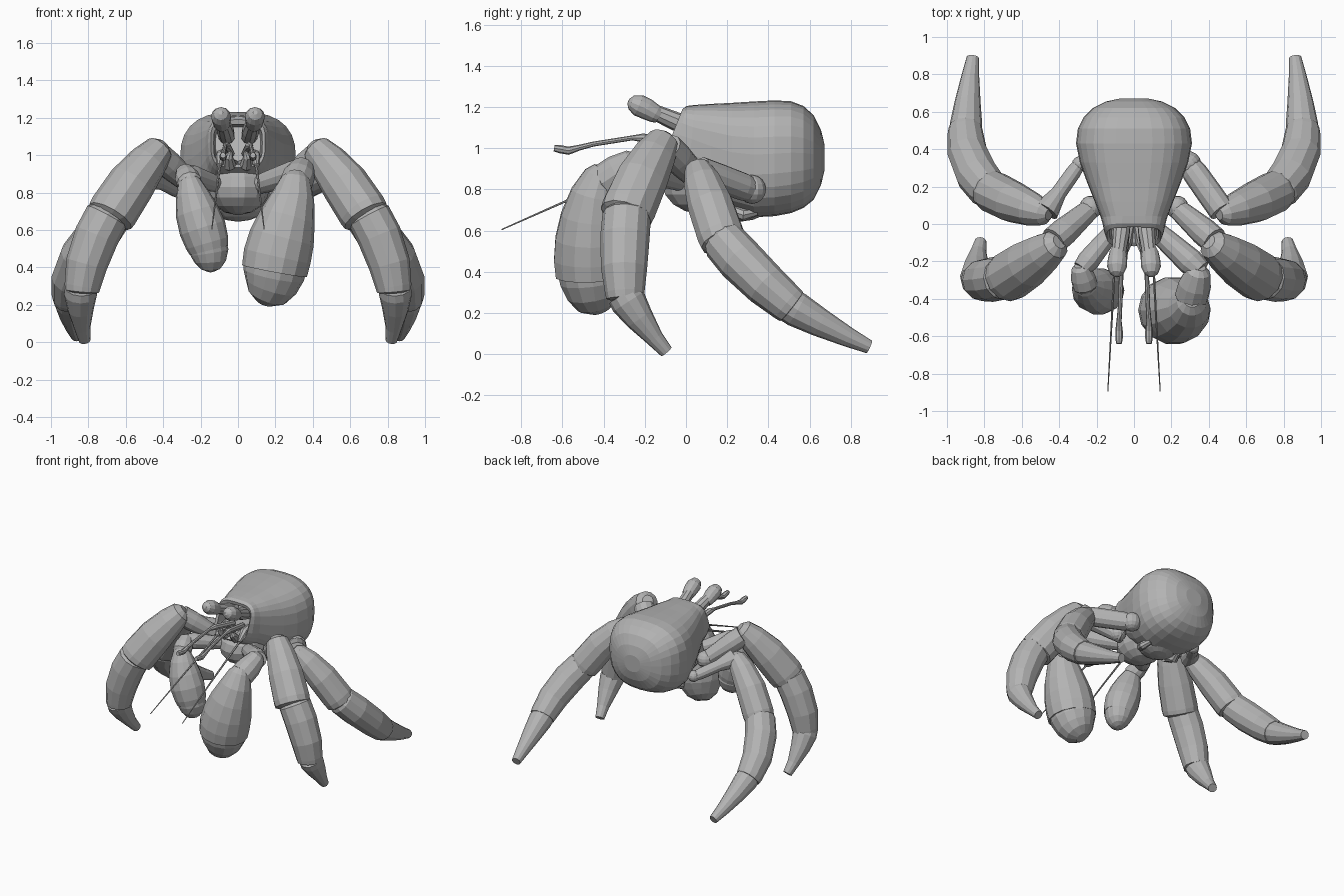
import bpy, bmesh, math
from mathutils import Vector

grey = bpy.data.materials.new("plain grey")
grey.diffuse_color = (0.45, 0.45, 0.45, 1)


def make(name, rings):
    """Skin a list of equal-sized vertex rings and cap both ends."""
    bm = bmesh.new()
    vs = [[bm.verts.new(p) for p in r] for r in rings]
    n = len(vs[0])
    for a, b in zip(vs, vs[1:]):
        for i in range(n):
            j = (i + 1) % n
            bm.faces.new((a[i], a[j], b[j], b[i]))
    bm.faces.new(vs[0])
    bm.faces.new(vs[-1])
    bmesh.ops.recalc_face_normals(bm, faces=bm.faces)
    me = bpy.data.meshes.new(name)
    bm.to_mesh(me)
    bm.free()
    me.materials.append(grey)
    ob = bpy.data.objects.new(name, me)
    bpy.context.collection.objects.link(ob)
    return ob


def tube(name, pts, radii, sides=12):
    """Round tube through points with a radius at each."""
    pts = [Vector(p) for p in pts]
    d = pts[-1] - pts[0]
    ref = min((Vector((1, 0, 0)), Vector((0, 1, 0)), Vector((0, 0, 1))), key=lambda a: abs(a.dot(d)))
    rings = []
    for k, (p, r) in enumerate(zip(pts, radii)):
        t = (pts[min(k + 1, len(pts) - 1)] - pts[max(k - 1, 0)]).normalized()
        u = t.cross(ref).normalized()
        v = t.cross(u)
        rings.append([p + r * (math.cos(a) * u + math.sin(a) * v)
                      for a in (2 * math.pi * i / sides for i in range(sides))])
    return make(name, rings)


def segment(name, a, b, profile, bow=(0, 0, 0), sides=12):
    """Limb segment from a to b; profile holds (position, radius), bow bends the middle."""
    a, b, bow = Vector(a), Vector(b), Vector(bow)
    pts = [a.lerp(b, t) + bow * (4 * t * (1 - t)) for t, r in profile]
    return tube(name, pts, [r for t, r in profile], sides)


def ball(name, c, r):
    """Ellipsoid with radii r."""
    rings = []
    for k in range(9):
        f = math.pi * (0.02 + 0.96 * k / 8)
        rings.append([(c[0] + r[0] * math.sin(f) * math.cos(a), c[1] + r[1] * math.sin(f) * math.sin(a),
                       c[2] + r[2] * math.cos(f)) for a in (2 * math.pi * i / 14 for i in range(14))])
    return make(name, rings)


# carapace: rounded-square sections along y, with a slanted, recessed front opening
def section(y, w, top, bot, shear=0.0, power=0.7, n=28):
    mid = bot + (top - bot) * 0.54
    out = []
    for i in range(n):
        a = 2 * math.pi * i / n
        c, s = math.cos(a), math.sin(a)
        x = w * math.copysign(abs(c) ** power, c)
        z = mid + (top - mid if s > 0 else mid - bot) * math.copysign(abs(s) ** power, s)
        out.append((x, y + shear * (z - 1.07), z))
    return out


make("carapace", [
    section(0.04, 0.12, 1.15, 0.96, 0.4, .5), section(-0.05, 0.13, 1.165, 0.95, 0.4, .5),
    section(-0.065, 0.145, 1.19, 0.935, 0.4, .55), section(-0.03, 0.16, 1.205, 0.90, 0.25, .6),
    section(0.03, 0.175, 1.21, 0.85, 0.1), section(0.12, 0.21, 1.215, 0.77),
    section(0.22, 0.25, 1.22, 0.70, 0, .74), section(0.33, 0.29, 1.227, 0.665, 0, .76),
    section(0.43, 0.31, 1.232, 0.67, 0, .76), section(0.51, 0.30, 1.228, 0.685, 0, .76),
    section(0.57, 0.27, 1.205, 0.71, 0, .76), section(0.62, 0.22, 1.16, 0.75, 0, .78),
    section(0.655, 0.15, 1.09, 0.82, 0, .8), section(0.672, 0.07, 1.02, 0.89, 0, .9)])

# underside of the body
ball("thorax", (0, 0.08, 0.83), (0.17, 0.2, 0.15))
ball("abdomen", (0, 0.27, 0.73), (0.15, 0.14, 0.085))

for s, side in ((1, "right"), (-1, "left")):
    def m(x, y, z):
        return (s * x, y, z)

    # eyes on stalks
    tube(side + "_eye_stalk", [m(.06, .04, 1.10), m(.068, -.05, 1.13), m(.078, -.13, 1.165), m(.086, -.19, 1.185)],
         [.044, .046, .040, .042], 10)
    tube(side + "_eye", [m(.084, -.13, 1.155), m(.086, -.15, 1.167), m(.088, -.19, 1.19), m(.091, -.23, 1.208),
                         m(.092, -.265, 1.222), m(.093, -.28, 1.228)], [.036, .045, .052, .053, .037, .012], 12)

    # feelers and mouthparts
    tube(side + "_short_feeler", [m(.04, 0, 1.01), m(.06, -.21, 1.05), m(.068, -.26, 1.05), m(.075, -.45, 1.02),
                                  m(.08, -.52, 1.002), m(.08, -.57, .988), m(.08, -.61, .995), m(.08, -.64, 1.0)],
         [.022, .022, .012, .012, .014, .02, .02, .015], 8)
    tube(side + "_long_feeler", [m(.095, -.04, .98), m(.1, -.15, .93), m(.118, -.5, .78), m(.14, -.895, .605)],
         [.014, .008, .006, .003], 6)
    tube(side + "_feeler_base", [m(.09, .03, 1.0), m(.09, -.05, .99), m(.1, -.13, .945)], [.03, .032, .014], 8)
    tube(side + "_mouthpart", [m(.03, 0, .94), m(.045, -.1, .95), m(.05, -.14, .99), m(.04, -.15, 1.02)],
         [.04, .035, .024, .01], 8)

    # front walking leg
    ball(side + "_front_hip", m(.23, .09, .83), (.062, .062, .062))
    segment(side + "_front_leg_base", m(.2, .11, .8), m(.43, -.09, 1.0),
            [(0, .05), (.3, .06), (.75, .075), (1, .075)])
    segment(side + "_front_leg_upper", m(.40, -.095, 1.055), m(.69, -.295, .66),
            [(0, .04), (.06, .08), (.25, .105), (.55, .128), (.9, .134), (.97, .13), (1, .10)], m(.01, -.01, .01))
    segment(side + "_front_leg_lower", m(.685, -.285, .70), m(.835, -.295, .265),
            [(0, .09), (.06, .118), (.3, .12), (.65, .112), (.92, .096), (.98, .092), (1, .07)], m(.03, -.01, 0))
    segment(side + "_front_leg_tip", m(.84, -.30, .29), m(.82, -.095, .012),
            [(0, .085), (.12, .088), (.4, .07), (.75, .044), (1, .033)], m(.01, -.008, -.005))

    # rear walking leg, with a thinner base on the left
    k = 1 if s > 0 else .6
    ball(side + "_rear_hip", m(.29, .32, .80), (.07 * k, .07 * k, .07 * k))
    segment(side + "_rear_leg_base", m(.3, .31, .80), m(.47, .07, .89),
            [(0, .06 * k), (.15, .068 * k), (.6, .07 * k), (1, .07)])
    segment(side + "_rear_leg_upper", m(.455, .05, .92), m(.775, .185, .53),
            [(0, .03), (.06, .065), (.25, .092), (.55, .112), (.9, .115), (.97, .11), (1, .085)], m(.02, -.005, .015))
    segment(side + "_rear_leg_lower", m(.76, .165, .57), m(.90, .52, .225),
            [(0, .085), (.06, .108), (.3, .114), (.65, .107), (.93, .094), (.98, .09), (1, .06)], m(.045, -.01, -.01))
    segment(side + "_rear_leg_tip", m(.90, .49, .245), m(.862, .89, .035),
            [(0, .084), (.12, .086), (.4, .07), (.75, .048), (1, .033)], m(.005, 0, -.008))
    # small folded hind limb under the body
    tube(side + "_hind_limb", [m(.12, .22, .70), m(.15, .28, .675), m(.13, .34, .69)], [.03, .03, .02], 8)

# large claw
segment("large_claw_arm", (.1, -.02, .84), (.355, -.25, .92), [(0, .05), (.3, .06), (.8, .072), (1, .06)])
segment("large_claw_wrist", (.35, -.23, .95), (.30, -.42, .82),
        [(0, .035), (.12, .065), (.5, .088), (.85, .09), (1, .07)])
tube("large_claw_palm", [(.31, -.40, .90), (.308, -.415, .87), (.295, -.445, .78), (.265, -.46, .67),
                         (.235, -.463, .56), (.21, -.463, .46), (.195, -.46, .38)],
     [.05, .08, .115, .15, .175, .182, .176], 14)
tube("large_claw_finger", [(.2, -.457, .42), (.19, -.45, .36), (.175, -.44, .30), (.155, -.425, .25),
                           (.142, -.41, .215)], [.172, .165, .142, .11, .05], 14)

# small claw
segment("small_claw_arm", (-.1, -.02, .84), (-.28, -.24, .90), [(0, .04), (.3, .05), (.8, .06), (1, .05)])
segment("small_claw_wrist", (-.29, -.22, .92), (-.255, -.35, .84),
        [(0, .03), (.12, .05), (.5, .066), (.85, .068), (1, .05)])
tube("small_claw_palm", [(-.265, -.32, .89), (-.26, -.33, .86), (-.245, -.345, .79), (-.22, -.355, .70),
                         (-.19, -.36, .61), (-.165, -.36, .53), (-.155, -.36, .49)],
     [.04, .06, .09, .116, .126, .117, .105], 14)
tube("small_claw_finger", [(-.163, -.36, .52), (-.153, -.355, .48), (-.148, -.355, .43), (-.147, -.35, .395),
                           (-.147, -.345, .38)], [.104, .103, .084, .055, .02], 14)
